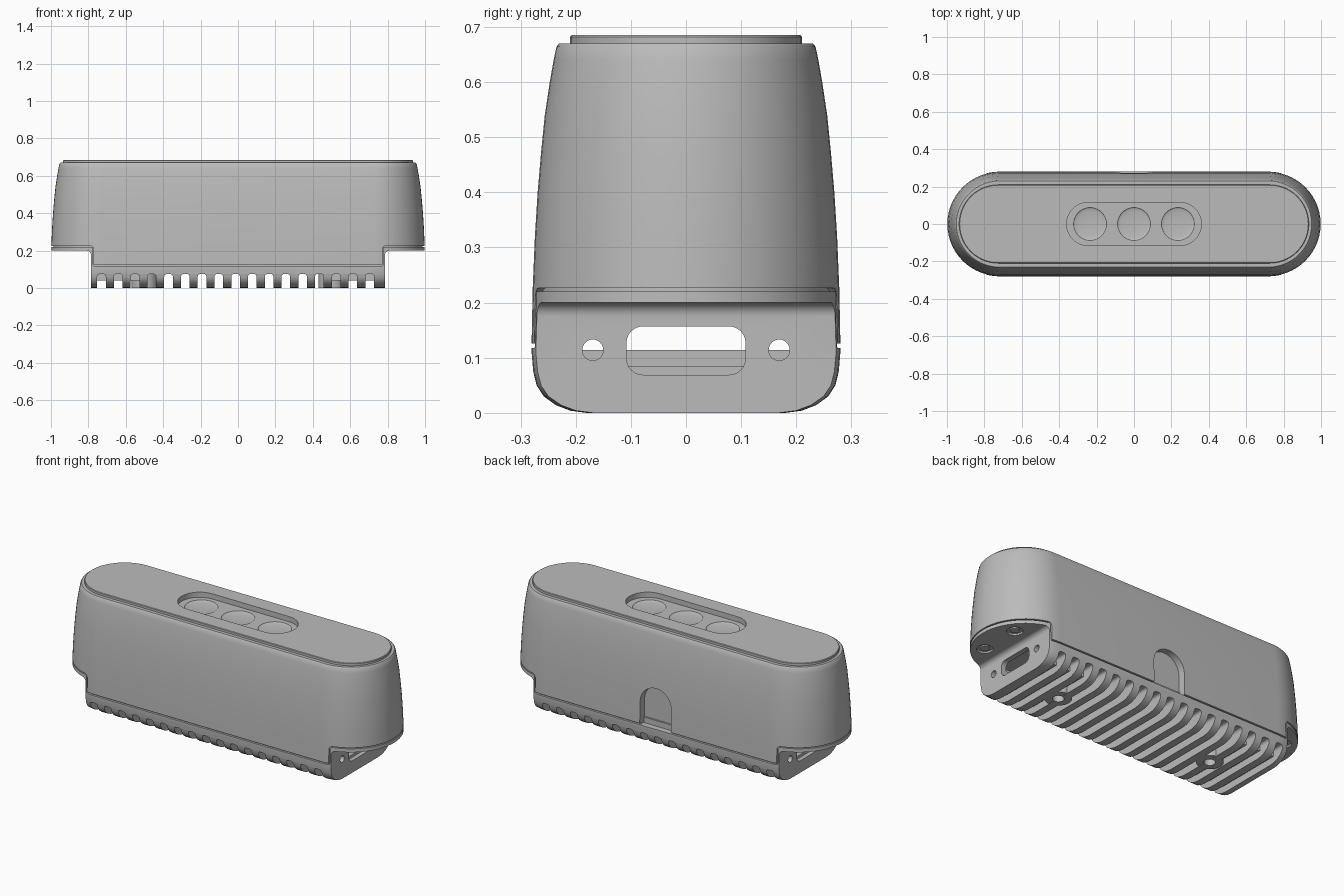
import bpy, bmesh
from math import pi, cos, sin, radians
from mathutils import Matrix

cube = bpy.data.objects.get("Cube")
if cube:
    bpy.data.objects.remove(cube)

HALF = 0.72      # half length of the straight sides
RADIUS = 0.28    # radius of the round ends

grey = bpy.data.materials.new("warm grey plastic")
grey.use_nodes = True
GREY = (0.5, 0.5, 0.5, 1)
grey.diffuse_color = GREY
grey.node_tree.nodes["Principled BSDF"].inputs["Base Color"].default_value = GREY


def finish(name, bm):
    bmesh.ops.recalc_face_normals(bm, faces=bm.faces)
    mesh = bpy.data.meshes.new(name)
    bm.to_mesh(mesh)
    bm.free()
    mesh.materials.append(grey)
    ob = bpy.data.objects.new(name, mesh)
    bpy.context.collection.objects.link(ob)
    return ob


def stadium(half, r, steps=28):
    """Outline of a long shape with round ends."""
    pts = []
    for side in (1, -1):
        for i in range(steps + 1):
            a = -pi / 2 + pi * i / steps
            pts.append((side * (half + r * cos(a)), side * r * sin(a)))
    return pts


def loft(name, rings):
    """Skin (z, outline) rings and cap both ends."""
    bm = bmesh.new()
    loops = [[bm.verts.new((x, y, z)) for x, y in pts] for z, pts in rings]
    n = len(loops[0])
    for a, b in zip(loops, loops[1:]):
        for i in range(n):
            j = (i + 1) % n
            bm.faces.new((a[i], a[j], b[j], b[i]))
    bm.faces.new(loops[0])
    bm.faces.new(loops[-1])
    return finish(name, bm)


def body(name, profile, extra=0):
    return loft(name, [(z, stadium(HALF, RADIUS - d - extra)) for z, d in profile])


def box(name, x0, x1, y0, y1, z0, z1, axis="Y", r=0.0, seg=6):
    """Box whose edges along one axis are rounded."""
    bm = bmesh.new()
    bmesh.ops.create_cube(bm, size=1)
    for v in bm.verts:
        v.co.x = x0 if v.co.x < 0 else x1
        v.co.y = y0 if v.co.y < 0 else y1
        v.co.z = z0 if v.co.z < 0 else z1
    if r:
        k = "XYZ".index(axis)
        edges = [e for e in bm.edges if abs(e.verts[0].co[k] - e.verts[1].co[k]) > 1e-5]
        bmesh.ops.bevel(bm, geom=edges, offset=r, segments=seg, profile=0.5, affect="EDGES")
    return finish(name, bm)


def cylinder(name, loc, r, depth, along_x=False, r2=None):
    bm = bmesh.new()
    m = Matrix.Translation(loc)
    if along_x:
        m = m @ Matrix.Rotation(pi / 2, 4, "Y")
    bmesh.ops.create_cone(bm, cap_ends=True, segments=32, radius1=r,
                          radius2=r if r2 is None else r2, depth=depth, matrix=m)
    return finish(name, bm)


def cut(targets, cutters):
    """Subtract every cutter from every target, then drop the cutters."""
    for ob in targets:
        bpy.context.view_layer.objects.active = ob
        for c in cutters:
            mod = ob.modifiers.new("cut", "BOOLEAN")
            mod.operation = "DIFFERENCE"
            mod.solver = "EXACT"
            mod.object = c
            bpy.ops.object.modifier_apply(modifier=mod.name)
    for c in cutters:
        bpy.data.objects.remove(c)


def notches(x, z, r):
    """Cutters for the steps below both ends."""
    return [box("cutter", min(s * x, s * 1.3), max(s * x, s * 1.3), -0.5, 0.5, -0.3, z, r=r)
            for s in (1, -1)]


# Upper shell, inner core and lower base share one tapering outline
UPPER = [(0.126, 0), (0.225, 0.002), (0.32, 0.006), (0.4, 0.011), (0.47, 0.017),
         (0.54, 0.024), (0.6, 0.033), (0.64, 0.04), (0.664, 0.045), (0.67, 0.05)]
LOWER = [(0, 0.1), (0.004, 0.07), (0.014, 0.044), (0.03, 0.022), (0.05, 0.009),
         (0.075, 0.003), (0.11, 0), (0.22, 0.003)]
shell = body("upper_shell", UPPER)
core = body("inner_core", [(0.1, 0.012), (0.25, 0.014), (0.5, 0.05)])
base = body("lower_base", LOWER)
lid = loft("top_lid", [(z, stadium(HALF + 0.005, r)) for z, r in
                       ((0.64, 0.21), (0.682, 0.21), (0.685, 0.207))])

cut([shell], notches(0.772, 0.226, 0.02))
cut([core], notches(0.779, 0.21, 0.015))
cut([base], notches(0.785, 0.2, 0.025))
cut([base], [box("cutter", -0.778, 0.778, -0.5, 0.5, 0.118, 0.4, r=0.01)])

# Hollow between the end openings
cut([shell, core, base], [box("cutter", -0.755, 0.755, -0.2, 0.2, 0.114, 0.194)])

# End openings, round end holes and screw seats under the overhangs
for s in (1, -1):
    a, b = sorted((s * 0.73, s * 0.82))
    cut([base, core, shell], [box("cutter", a, b, -0.108, 0.108, 0.069, 0.157, "X", 0.03)])
    for t in (1, -1):
        cut([base, core, shell], [cylinder("cutter", (s * 0.775, t * 0.169, 0.114), 0.019, 0.09, True)])
        cut([base], [cylinder("cutter", (s * 0.886, t * 0.118, 0.2), 0.042, 0.026)])
        cylinder("screw", (s * 0.886, t * 0.118, 0.209), 0.024, 0.012)

# Cooling slots across the underside
PITCH = 0.0896
slots = [box("cutter", x - 0.023, x + 0.023, -0.5, 0.5, -0.05, 0.075, r=0.014, seg=4)
         for x in (-0.013 + PITCH * i for i in range(-8, 9))]
cut([base], slots)

# Raised slot floors and fixing bosses near both ends
for s in (1, -1):
    a, b = sorted((s * 0.49, s * 0.76))
    floor = box("slot_floor", a, b, -0.2, 0.2, 0.04, 0.085)
    boss = cylinder("fixing_boss", (s * 0.5, 0, 0.042), 0.07, 0.082)
    cut([base, boss, floor], [cylinder("cutter", (s * 0.5, 0, 0), 0.03, 0.1)])

# Arched port at the back
arch = box("cutter", -0.1, 0.1, 0.235, 0.4, 0.0, 0.35, "Y", 0.0999, 14)
cut([shell, core], [arch])
port = box("port_sill", -0.098, 0.098, 0.2, 0.245, 0.115, 0.15)

# Control recess in the lid with three shallow dished buttons
pocket = loft("cutter", [(z, stadium(0.245, 0.115)) for z in (0.655, 0.8)])
cut([lid, shell], [pocket])
for x in (-0.235, 0, 0.235):
    bm = bmesh.new()
    bmesh.ops.create_uvsphere(bm, u_segments=40, v_segments=20, radius=1)
    bmesh.ops.scale(bm, vec=(0.088, 0.088, 0.01), verts=bm.verts)
    bmesh.ops.translate(bm, vec=(x, 0, 0.655), verts=bm.verts)
    cut([lid, shell], [finish("cutter", bm)])

# Smooth shading with crisp edges
bpy.ops.object.select_all(action="DESELECT")
for ob in bpy.context.collection.objects:
    if ob.type == "MESH" and ob.data.materials and ob.data.materials[0] == grey:
        ob.select_set(True)
        bpy.context.view_layer.objects.active = ob
bpy.ops.object.shade_smooth_by_angle(angle=radians(30))
